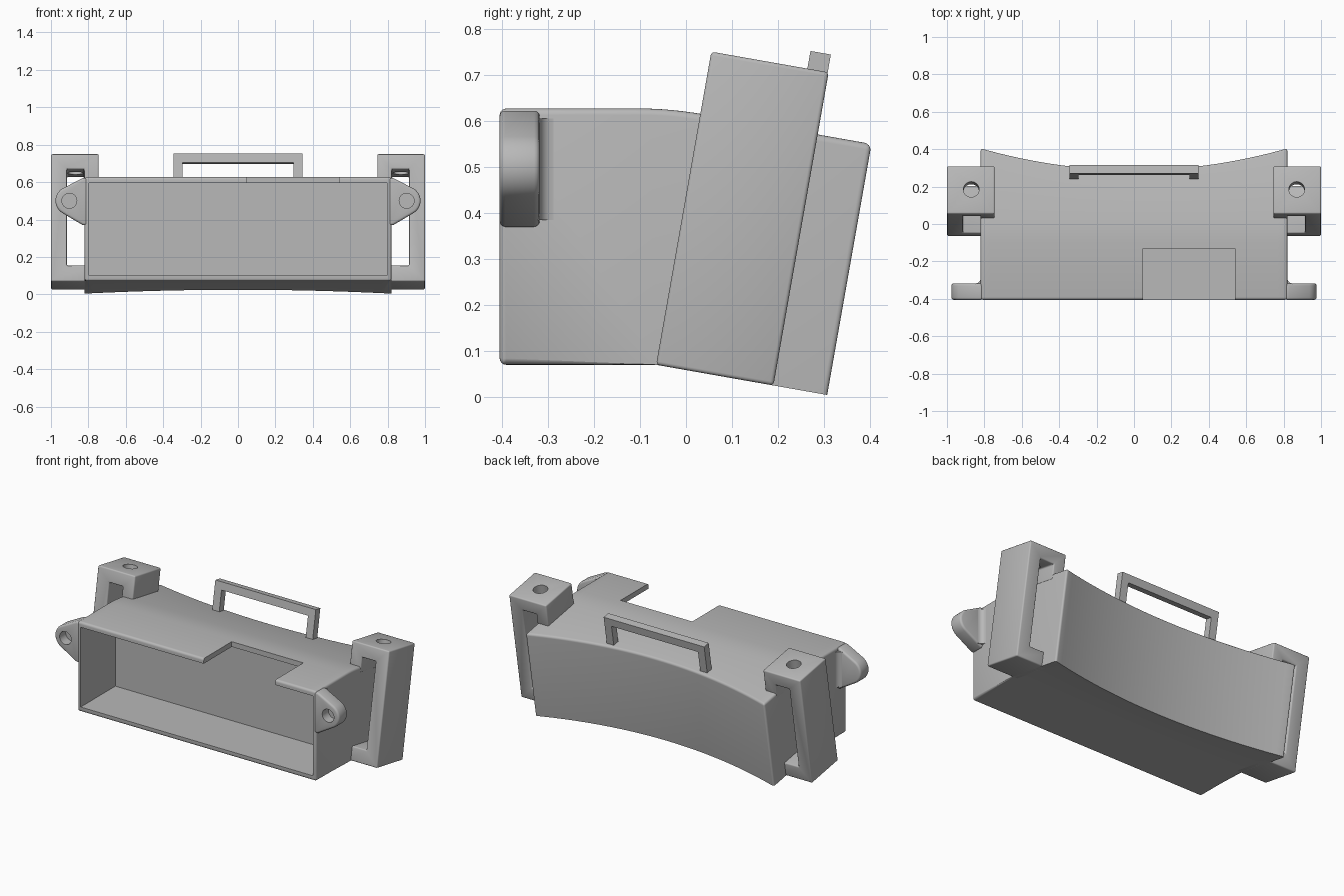
import bpy, bmesh, math
from mathutils import Vector, Matrix

cube = bpy.data.objects.get("Cube")
if cube:
    bpy.data.objects.remove(cube, do_unlink=True)

mat = bpy.data.materials.new("plain grey")
mat.use_nodes = True
GREY = (0.48, 0.48, 0.48, 1)
mat.diffuse_color = GREY
mat.node_tree.nodes["Principled BSDF"].inputs["Base Color"].default_value = GREY

# The rear half leans back: u runs backward, v runs up in its tilted frame
TILT = math.radians(10)
HINGE = Vector((0, -0.065, 0.07))
U = Vector((0, math.cos(TILT), -math.sin(TILT)))
V = Vector((0, math.sin(TILT), math.cos(TILT)))
HALF = 0.82


def tilted(x, u, v):
    return HINGE + Vector((x, 0, 0)) + U * u + V * v


def finish(name, bm):
    bmesh.ops.recalc_face_normals(bm, faces=bm.faces)
    mesh = bpy.data.meshes.new(name)
    bm.to_mesh(mesh)
    bm.free()
    obj = bpy.data.objects.new(name, mesh)
    bpy.context.collection.objects.link(obj)
    mesh.materials.append(mat)
    return obj


def prism(name, outline, place, near, far, bevel=0):
    """Extrude an outline between two depths; place maps (a, b, depth) to space."""
    bm = bmesh.new()
    rings = [[bm.verts.new(place(a, b, d)) for a, b in outline] for d in (near, far)]
    for ring in rings:
        bm.faces.new(ring)
    n = len(outline)
    for i in range(n):
        j = (i + 1) % n
        bm.faces.new((rings[0][i], rings[0][j], rings[1][j], rings[1][i]))
    bmesh.ops.recalc_face_normals(bm, faces=bm.faces)
    if bevel:
        edges = [e for e in bm.edges if e.calc_face_angle() > 0.7]
        bmesh.ops.bevel(bm, geom=edges, offset=bevel, segments=3, profile=0.5,
                        affect='EDGES', clamp_overlap=True)
    return finish(name, bm)


def activate(obj):
    bpy.ops.object.select_all(action='DESELECT')
    obj.select_set(True)
    bpy.context.view_layer.objects.active = obj


def cut(obj, cutter):
    cutter.hide_render = True
    mod = obj.modifiers.new("cut", 'BOOLEAN')
    mod.operation = 'DIFFERENCE'
    mod.solver = 'EXACT'
    mod.object = cutter
    activate(obj)
    bpy.ops.object.modifier_apply(modifier=mod.name)
    bpy.data.objects.remove(cutter, do_unlink=True)


def smooth(obj):
    activate(obj)
    bpy.ops.object.shade_smooth_by_angle(angle=math.radians(32))


def circle(a, b, r, start=0, end=360, steps=32):
    return [(a + r * math.cos(math.radians(start + (end - start) * i / steps)),
             b + r * math.sin(math.radians(start + (end - start) * i / steps)))
            for i in range(steps + (end - start < 360))]


def box_outline(a0, a1, b0, b1):
    return [(a0, b0), (a1, b0), (a1, b1), (a0, b1)]


def upright(a, b, d):
    return Vector((a, d, b))


# Main housing: side profile swept across x, rear face hollowed to an arc
TOP = 0.627
rear_low, rear_high = tilted(0, 0.381, 0), tilted(0, 0.381, 0.554)
bend_start, bend, bend_end = Vector((0, -0.1, TOP)), Vector((0, -0.033, TOP)), tilted(0, 0.01, 0.554)
curve = []
for i in range(7):
    t = i / 6
    curve.append(bend_start * (1 - t) ** 2 + bend * 2 * t * (1 - t) + bend_end * t * t)
profile = [Vector((0, -0.405, 0.07)), HINGE, rear_low, rear_high]
profile += curve[::-1] + [Vector((0, -0.405, TOP))]

bm = bmesh.new()
COLS = 32
rings = []
for c in range(COLS + 1):
    x = HALF * (2 * c / COLS - 1)
    sag = 0.118 * (1 - (x / HALF) ** 2)
    rings.append([bm.verts.new(p + Vector((x, 0, 0)) - (U * sag if k in (2, 3) else U * 0))
                  for k, p in enumerate(profile)])
n = len(profile)
for r0, r1 in zip(rings, rings[1:]):
    for i in range(n):
        j = (i + 1) % n
        bm.faces.new((r0[i], r0[j], r1[j], r1[i]))
bm.faces.new(rings[0])
bm.faces.new(rings[-1])
bmesh.ops.recalc_face_normals(bm, faces=bm.faces)


def rounded(edge):
    mid = (edge.verts[0].co + edge.verts[1].co) / 2
    return edge.calc_face_angle() > 0.7 and not (mid.z < 0.075 and mid.y > -0.2)


bmesh.ops.bevel(bm, geom=[e for e in bm.edges if rounded(e)], offset=0.014,
                segments=4, profile=0.5, affect='EDGES', clamp_overlap=True)
housing = finish("housing", bm)

# Open front cavity and the notch in its roof
cut(housing, prism("cavity_cutter", box_outline(-0.797, 0.797, 0.10, 0.595),
                   upright, -0.5, -0.065))
cut(housing, prism("notch_cutter", box_outline(0.048, 0.54, 0.5, 0.7),
                   upright, -0.5, -0.13))
smooth(housing)

# Carry handle
smooth(prism("handle",
             [(-0.345, 0.5), (-0.345, 0.73), (0.345, 0.73), (0.345, 0.5),
              (0.297, 0.5), (0.297, 0.682), (-0.297, 0.682), (-0.297, 0.5)],
             lambda a, b, d: tilted(a, d, b), 0.212, 0.257))

for side, label in ((1, "left"), (-1, "right")):
    # Side clamp: hooked loop with a screw hole through the top arm
    clamp = prism(label + "_clamp",
                  [(0.78, 0), (1, 0), (1, 0.691), (0.745, 0.691), (0.745, 0.52),
                   (0.822, 0.52), (0.822, 0.61), (0.915, 0.61), (0.915, 0.086), (0.78, 0.086)],
                  lambda a, b, d: tilted(side * a, d, b), 0, 0.259, 0.008)
    cut(clamp, prism("screw_cutter", circle(0.87, 0.132, 0.042),
                     lambda a, b, d: tilted(side * a, b, d), 0.58, 0.8))
    smooth(clamp)

    # Mounting ear with a blind hole
    outline = [(0.805, 0.37), (0.83, 0.37)] + circle(0.9, 0.5, 0.076, -60, 60, 14)
    outline += [(0.83, 0.622), (0.805, 0.622)]
    ear = prism(label + "_ear", outline,
                lambda a, b, d: Vector((side * a, d, b)), -0.405, -0.318, 0.012)
    cut(ear, prism("ear_cutter", circle(0.902, 0.5, 0.04),
                   lambda a, b, d: Vector((side * a, d, b)), -0.5, -0.345))
    smooth(ear)

    # Concave fillet between ear and housing wall
    fillet = [(0.81, -0.33), (0.85, -0.33)] + circle(0.85, -0.288, 0.03, 270, 180, 6)
    fillet.append((0.81, -0.288))
    smooth(prism(label + "_ear_fillet", fillet,
                 lambda a, b, d: Vector((side * a, b, d)), 0.385, 0.605))
